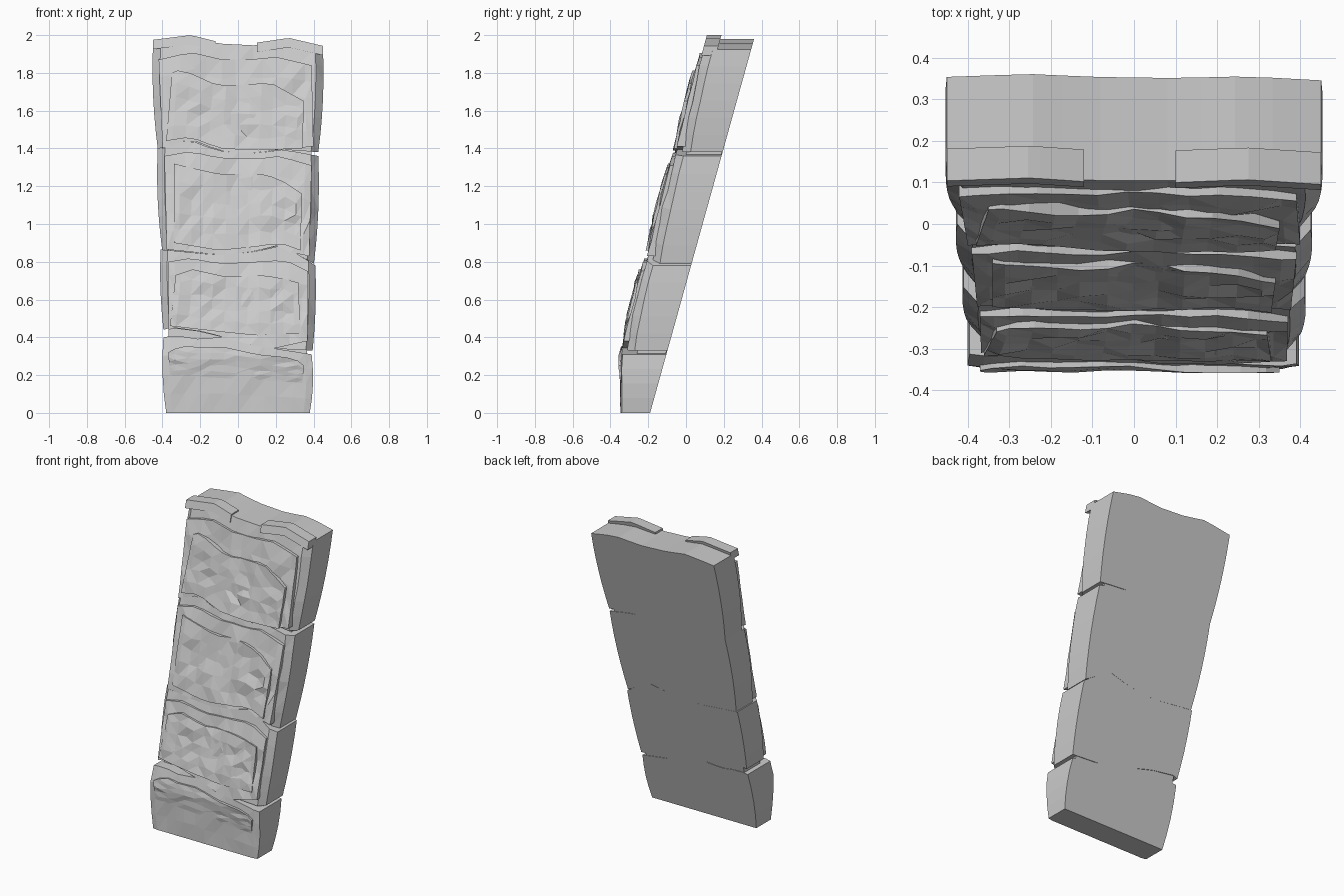
import bpy, bmesh, random

if "Cube" in bpy.data.objects:
    bpy.data.objects.remove(bpy.data.objects["Cube"])

random.seed(7)
COLS = [0, .045, .14, .23, .31, .41, .5, .59, .68, .77, .87, .955, 1]


def lerp(a, b, t):
    return a + (b - a) * t


def at(pts, x):
    # height of a polyline at x
    for (x0, z0), (x1, z1) in zip(pts, pts[1:]):
        if x <= x1:
            return lerp(z0, z1, max(0, (x - x0) / (x1 - x0)))
    return pts[-1][1]


def front(z):
    return max(-0.352, -0.335 + 0.273 * (z - 0.36))


def back(z):
    return -0.19 + 0.278 * z


def slab(name, top, bot, rows, offset, rear, bulge=0.0, rough=0.0):
    """Closed leaning slab: faceted front grid, flat rear grid, joined rims."""
    bm = bmesh.new()
    F, B = [], []
    for j in range(rows + 1):
        v = j / rows
        fr, br = [], []
        for i, u in enumerate(COLS):
            xt = lerp(top[0][0], top[-1][0], u)
            xb = lerp(bot[0][0], bot[-1][0], u)
            x = lerp(xb, xt, v) + bulge * 4 * v * (1 - v) * (2 * u - 1)
            z = lerp(at(bot, xb), at(top, xt), v)
            inner = 0 < i < len(COLS) - 1 and 0 < j < rows
            dz = random.uniform(-1, 1) * rough if inner else 0
            y = front(z) + offset(u, v) + random.uniform(-1, 1) * rough * (1 if inner else .3)
            fr.append(bm.verts.new((x, max(y, -0.36), z + dz)))
            br.append(bm.verts.new((x, rear(z), z)))
        F.append(fr)
        B.append(br)
    n = len(COLS) - 1
    faces = []
    for j in range(rows):
        for i in range(n):
            faces.append(bm.faces.new((F[j][i], F[j][i+1], F[j+1][i+1], F[j+1][i])))
            bm.faces.new((B[j][i+1], B[j][i], B[j+1][i], B[j+1][i+1]))
        for i in (0, n):
            bm.faces.new((F[j][i], F[j+1][i], B[j+1][i], B[j][i]))
    for j in (0, rows):
        for i in range(n):
            bm.faces.new((F[j][i], F[j][i+1], B[j][i+1], B[j][i]))
    bmesh.ops.triangulate(bm, faces=faces)
    bmesh.ops.recalc_face_normals(bm, faces=bm.faces)
    me = bpy.data.meshes.new(name)
    bm.to_mesh(me)
    bm.free()
    ob = bpy.data.objects.new(name, me)
    bpy.context.collection.objects.link(ob)
    return ob


def tier_offset(lip, chamfer):
    # chamfered vertical corners, undercut foot
    def f(u, v):
        e = min(u, 1 - u)
        return (chamfer if e == 0 else 0.006) + lip * (1 - v) ** 2
    return f


def panel_offset(out):
    # raised at both sides, fading into the wall at mid top
    def f(u, v):
        mid = max(0, 1 - abs(u - .52) / .16)
        return -out * (1 - mid * v) + 0.012 * (1 - v)
    return f


# Joint lines between the tiers
base = [(-.38, 0), (.38, 0)]
j1 = [(-.395, .44), (-.36, .45), (-.2, .43), (-.08, .40), (.07, .36), (.2, .34), (.395, .31)]
j2 = [(-.41, .865), (-.25, .85), (-.1, .835), (.1, .855), (.22, .885), (.3, .85), (.41, .78)]
j3 = [(-.425, 1.40), (-.27, 1.45), (-.1, 1.385), (.1, 1.375), (.24, 1.395), (.425, 1.36)]
crown = [(-.45, 1.955), (-.25, 1.98), (-.1, 1.955), (.1, 1.945), (.27, 1.96), (.45, 1.925)]
low_top = [(-.395, .40), (-.33, .41), (-.2, .39), (-.08, .405), (.07, .37), (.2, .34), (.39, .31)]


def foot(line, gap, dx):
    # lower edge of a tier: same joint, opened at the right corner
    p = [(x * dx, z) for x, z in line]
    p[-1] = (p[-1][0], p[-1][1] + gap)
    return p


# Four stacked tiers
slab("tier_bottom", low_top, base, 4, tier_offset(0, .012), back, .012, .004)
slab("tier_lower", j2, foot(j1, .02, 1.0), 5, tier_offset(.025, .045), back, .008, .006)
slab("tier_upper", j3, foot(j2, .01, .98), 6, tier_offset(.03, .05), back, .012, .006)
slab("tier_top", crown, foot(j3, .02, 1.0), 6, tier_offset(.03, .05), back, .012, .006)

# Inner core closes the open joints
slab("core", [(-.40, 1.88), (.40, 1.88)], [(-.36, .05), (.36, .05)], 4,
     lambda u, v: .06, lambda z: back(z) - .004)


def shift(top, dz):
    return [(x, z + dz) for x, z in top]


# Raised rock panels: (top edge, bottom edge, how far out)
panels = [
    ([(-.37, .32), (-.3, .36), (-.2, .345), (-.08, .35), (.1, .31), (.3, .29), (.35, .25)],
     [(-.36, .2), (.34, .16)], .006),
    ([(-.37, .80), (-.25, .82), (-.1, .79), (.1, .80), (.25, .81), (.37, .75)],
     foot(j1, .07, .93), .010),
    ([(-.33, .73), (-.24, .76), (-.06, .72), (.1, .73), (.2, .72), (.32, .69)],
     [(-.36, .46), (-.1, .43), (.1, .41), (.33, .42)], .022),
    ([(-.39, 1.36), (-.25, 1.385), (-.1, 1.35), (.1, 1.345), (.22, 1.36), (.39, 1.31)],
     foot(j2, .05, .92), .010),
    ([(-.34, 1.32), (-.26, 1.30), (-.08, 1.26), (.1, 1.27), (.22, 1.24), (.34, 1.16)],
     [(-.34, .90), (-.1, .86), (.1, .88), (.22, .90), (.33, .86)], .024),
    ([(-.42, 1.87), (-.25, 1.91), (-.08, 1.87), (.06, 1.87), (.2, 1.885), (.39, 1.84)],
     foot(j3, .05, .94), .012),
    ([(-.35, 1.80), (-.3, 1.82), (-.1, 1.73), (.08, 1.74), (.17, 1.75), (.35, 1.65)],
     [(-.38, 1.44), (-.25, 1.46), (-.1, 1.40), (.1, 1.39), (.34, 1.40)], .026),
]
for k, (top, bot, out) in enumerate(panels):
    slab(f"rock_panel_{k + 1}", top, bot, 5, panel_offset(out),
         lambda z: front(z) + .06, 0, .011 if k else .004)

# Thin caps along the front of the joints and the crown
caps = [
    ("crown_cap_left", [(-.45, 1.975), (-.25, 2.0), (-.12, 1.968)], .02),
    ("crown_cap_right", [(.1, 1.96), (.27, 1.985), (.45, 1.943)], .02),
]
for name, top, drop in caps:
    slab(name, top, shift(top, -drop - .03), 1,
         lambda u, v: -.002, lambda z: front(z) + .075)
